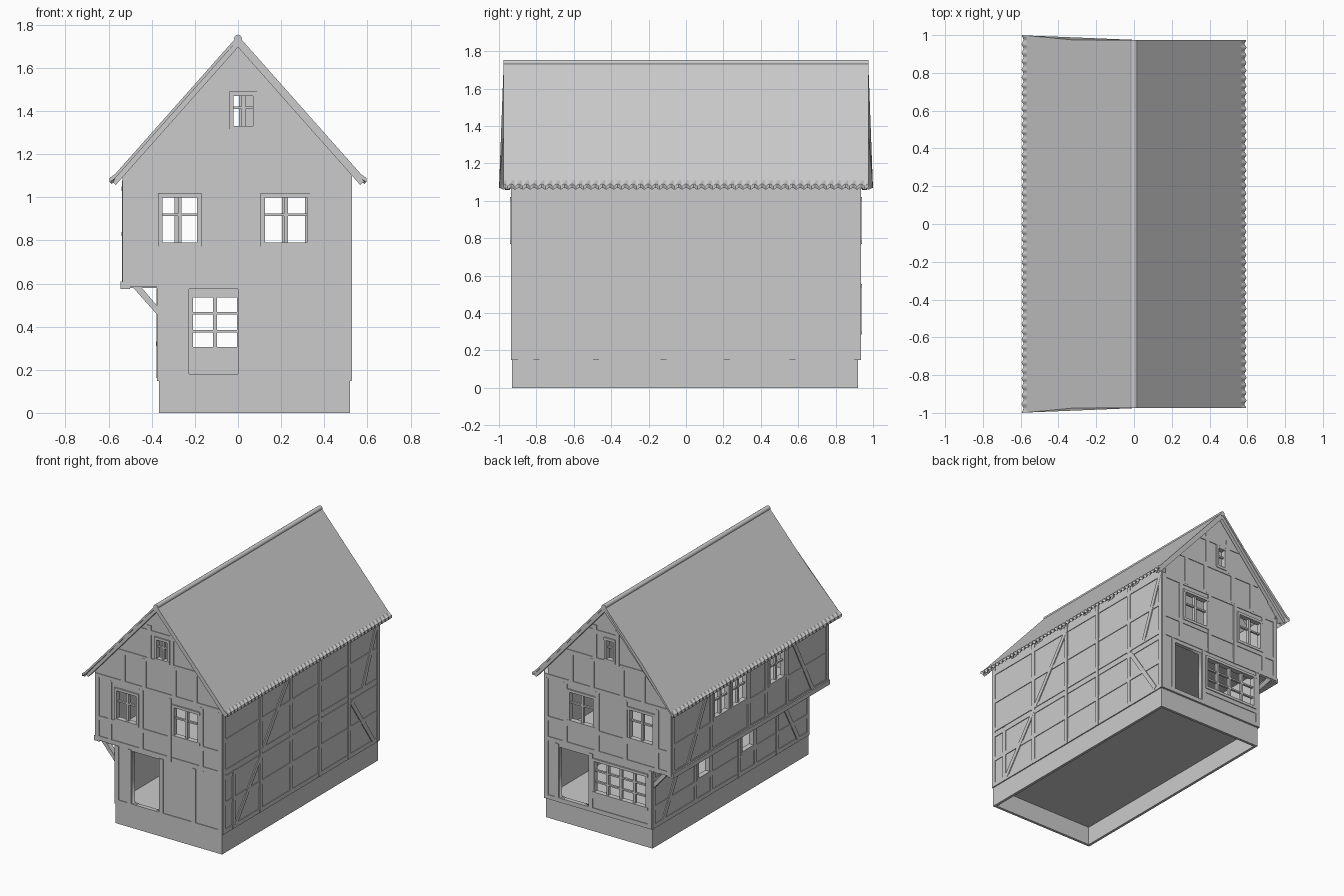
import bpy, bmesh, math
from mathutils import Vector

cube = bpy.data.objects.get("Cube")
if cube:
    bpy.data.objects.remove(cube, do_unlink=True)

grey = bpy.data.materials.new("plain grey")
grey.use_nodes = True
grey.diffuse_color = (0.6, 0.6, 0.6, 1)
grey.node_tree.nodes["Principled BSDF"].inputs["Base Color"].default_value = (0.6, 0.6, 0.6, 1)

# Main dimensions
END, LEFT, RIGHT, LOW = 0.93, 0.522, -0.53, -0.37
SILL, FLOOR, EAVE, PEAK = 0.15, 0.585, 1.13, 1.73
THICK = 0.03
SLOPE = 1.127

# Each face maps (along, height, outward) to a point
FACES = {
    "front": lambda u, v, d: (u, -END - d, v),
    "back": lambda u, v, d: (u, END + d, v),
    "left": lambda u, v, d: (LEFT + d, u, v),
    "right_upper": lambda u, v, d: (RIGHT - d, u, v),
    "right_lower": lambda u, v, d: (LOW - d, u, v),
}


def finish(name, bm):
    bmesh.ops.recalc_face_normals(bm, faces=bm.faces)
    mesh = bpy.data.meshes.new(name)
    bm.to_mesh(mesh)
    bm.free()
    mesh.materials.append(grey)
    obj = bpy.data.objects.new(name, mesh)
    bpy.context.collection.objects.link(obj)
    return obj


def hexa(bm, corners):
    """Six-sided block from four lower and four upper corners."""
    v = [bm.verts.new(c) for c in corners]
    bm.faces.new(v[:4])
    bm.faces.new(v[4:])
    for i in range(4):
        j = (i + 1) % 4
        bm.faces.new((v[i], v[j], v[j + 4], v[i + 4]))


def block(bm, x0, x1, y0, y1, z0, z1):
    hexa(bm, [(x, y, z) for z in (z0, z1)
              for x, y in ((x0, y0), (x1, y0), (x1, y1), (x0, y1))])


def bar(bm, face, p, q, width=0.032, inner=-0.01, outer=0.006):
    """Straight timber lying on a wall face."""
    p, q = Vector(p), Vector(q)
    along = (q - p).normalized()
    side = Vector((-along.y, along.x)) * width / 2
    ring = (p - side, q - side, q + side, p + side)
    hexa(bm, [FACES[face](c.x, c.y, d) for d in (inner, outer) for c in ring])


def posts(bm, face, places, v0, v1):
    for u in places:
        bar(bm, face, (u, v0), (u, v1))


def rails(bm, face, heights, u0, u1):
    for v in heights:
        bar(bm, face, (u0, v), (u1, v), outer=0.005)


def wall(name, outline, holes, location, turn):
    """Flat wall with rectangular openings, from a filled outline."""
    curve = bpy.data.curves.new(name, "CURVE")
    curve.dimensions, curve.fill_mode, curve.extrude = "2D", "BOTH", THICK / 2
    rings = [outline] + [[(a, c), (b, c), (b, d), (a, d)] for a, b, c, d in holes]
    for ring in rings:
        s = curve.splines.new("POLY")
        s.points.add(len(ring) - 1)
        for pt, (u, v) in zip(s.points, ring):
            pt.co = (u, v, 0, 1)
        s.use_cyclic_u = True
    tmp = bpy.data.objects.new(name + "_outline", curve)
    bpy.context.collection.objects.link(tmp)
    bpy.context.view_layer.update()
    mesh = bpy.data.meshes.new_from_object(tmp.evaluated_get(bpy.context.evaluated_depsgraph_get()))
    bpy.data.objects.remove(tmp, do_unlink=True)
    mesh.materials.clear()
    mesh.materials.append(grey)
    obj = bpy.data.objects.new(name, mesh)
    obj.location, obj.rotation_euler = location, (math.pi / 2, 0, turn)
    bpy.context.collection.objects.link(obj)


def window(name, face, hole, cols=2, rows=2):
    a, b, c, d = hole
    bm = bmesh.new()
    for v in (c, d):
        bar(bm, face, (a - 0.01, v), (b + 0.01, v), 0.02, -THICK, 0.01)
    for u in (a, b):
        bar(bm, face, (u, c), (u, d), 0.02, -THICK, 0.009)
    for i in range(1, cols):
        u = a + (b - a) * i / cols
        bar(bm, face, (u, c), (u, d), 0.018, -0.025, -0.003)
    for i in range(1, rows):
        v = c + (d - c) * (0.6 if rows == 2 else i / rows)
        bar(bm, face, (a, v), (b, v), 0.012, -0.022, -0.006)
    finish(name, bm)


# Openings: start, end, bottom, top
front_windows = [(-0.36, -0.18, 0.78, 1.01), (0.115, 0.33, 0.78, 1.01)]
front_attic = (-0.03, 0.08, 1.32, 1.48)
front_door = (-0.227, 0, 0.18, 0.575)
back_windows = [(-0.39, -0.18, 0.78, 1.01), (0.105, 0.32, 0.78, 1.01)]
back_attic = (-0.06, 0.015, 1.32, 1.48)
back_door = (0.16, 0.4, 0.18, 0.56)
shop_window = (-0.33, 0.115, 0.295, 0.545)
upper_windows = [(u, u + 0.185, 0.83, 1.04) for u in (0.25, 0.04, -0.41)]
lower_windows = [(u, u + 0.15, 0.32, 0.49) for u in (0.25, -0.27)]

# Walls
gable = [(LOW, SILL), (LEFT, SILL), (LEFT, EAVE), (0, PEAK),
         (RIGHT, EAVE), (RIGHT, FLOOR), (LOW, FLOOR)]
half = THICK / 2
wall("front_wall", gable, front_windows + [front_attic, front_door], (0, half - END, 0), 0)
wall("back_wall", gable, back_windows + [back_attic, back_door, shop_window], (0, END - half, 0), 0)


def side(z0, z1):
    return [(-END, z0), (END, z0), (END, z1), (-END, z1)]


quarter = math.pi / 2
wall("left_wall", side(SILL, EAVE), [], (LEFT - half, 0, 0), quarter)
wall("right_upper_wall", side(FLOOR, EAVE), upper_windows, (RIGHT + half, 0, 0), quarter)
wall("right_lower_wall", side(SILL, FLOOR), lower_windows, (LOW + half, 0, 0), quarter)

# Windows
for face, pair, attic in (("front", front_windows, front_attic), ("back", back_windows, back_attic)):
    for i, hole in enumerate(pair):
        window(f"{face}_window_{i}", face, hole)
    window(face + "_attic_window", face, attic, 1 if face == "back" else 2)
window("shop_window", "back", shop_window, 4, 3)
for i, hole in enumerate(upper_windows):
    window(f"right_upper_window_{i}", "right_upper", hole)
for i, hole in enumerate(lower_windows):
    window(f"right_lower_window_{i}", "right_lower", hole, 1, 1)

# Gable timbers
for face in ("front", "back"):
    bm = bmesh.new()
    posts(bm, face, (-0.515, -0.41, -0.15, 0.085, 0.35, 0.506), FLOOR, 1.06)
    rails(bm, face, (0.603, 0.755, 1.07), RIGHT, LEFT)
    rails(bm, face, (1.3,), -0.36, 0.36)
    posts(bm, face, (-0.3, -0.125, 0.125, 0.3), 1.07, 1.3)
    posts(bm, face, (-0.085, 0.105), 1.3, 1.56)
    rails(bm, face, (1.51,), -0.18, 0.18)
    lower = (-0.25, 0.015, 0.287) if face == "front" else (0.137, 0.42)
    posts(bm, face, (-0.354, 0.506) + lower, SILL, FLOOR)
    rails(bm, face, (0.165,), LOW, LEFT)
    if face == "back":
        rails(bm, face, (0.268,), LOW, 0.13)
    finish(face + "_timbers", bm)

# Left side timbers
bm = bmesh.new()
rails(bm, "left", (0.165, 0.37, 0.565, 0.61, 0.84, 1.07), -END, END)
posts(bm, "left", (-0.914, -0.48, -0.12, 0.22, 0.57, 0.914), SILL, EAVE)
posts(bm, "left", (-0.8,), SILL, FLOOR)
for p, q in (((-0.455, 0.61), (-0.12, 1.07)), ((0.73, 0.61), (0.91, 1.07)),
             ((-0.78, 0.17), (-0.48, 0.57)), ((0.59, 0.57), (0.86, 0.17))):
    bar(bm, "left", p, q, outer=0.007)
finish("left_timbers", bm)

# Right side timbers
bm = bmesh.new()
rails(bm, "right_upper", (0.605, 0.805, 1.07), -END, END)
posts(bm, "right_upper", (-0.914, -0.44, -0.19, 0.015, 0.46, 0.914), FLOOR, EAVE)
rails(bm, "right_lower", (0.165, 0.3, 0.51), -END, END)
posts(bm, "right_lower", (-0.914, -0.55, -0.29, -0.1, 0.23, 0.42, 0.914), SILL, FLOOR)
for s in (-1, 1):
    bar(bm, "right_upper", (s * 0.74, 0.61), (s * 0.5, 1.07), outer=0.007)
    bar(bm, "right_lower", (s * 0.8, 0.17), (s * 0.58, 0.57), outer=0.007)
finish("right_timbers", bm)

# Hollow plinth and floors
bm = bmesh.new()
x0, x1, y0, y1, t = -0.366, 0.519, -END, 0.92, 0.02
block(bm, x0, x1, y0, y0 + t, 0, SILL)
block(bm, x0, x1, y1 - t, y1, 0, SILL)
block(bm, x0, x0 + t, y0 + t, y1 - t, 0, SILL)
block(bm, x1 - t, x1, y0 + t, y1 - t, 0, SILL)
finish("plinth", bm)
bm = bmesh.new()
block(bm, LOW + 0.005, LEFT - 0.005, -0.92, 0.92, SILL - 0.01, 0.175)
finish("ground_floor", bm)
bm = bmesh.new()
block(bm, RIGHT + 0.005, LEFT - 0.005, -0.925, 0.925, FLOOR - 0.005, 0.605)
finish("upper_floor", bm)

# Overhang beam and corner brackets
bm = bmesh.new()
block(bm, -0.545, -0.5, -END, END, 0.575, 0.61)
for y in (-0.905, 0.905):
    ring = ((-0.49, FLOOR), (-0.45, FLOOR), (LOW, 0.49), (LOW, 0.45))
    hexa(bm, [(x, y + w, z) for w in (-0.02, 0.02) for x, z in ring])
finish("overhang_brackets", bm)

# Roof slopes with scalloped tile edge; the right slope flares at its ends
TILES, STEP = 48, 6
for s, name in ((1, "left_roof"), (-1, "right_roof")):
    bm = bmesh.new()
    rows = []
    for i in range(TILES * STEP + 1):
        t = 2 * i / (TILES * STEP) - 1
        wave = math.cos(2 * math.pi * i / STEP)
        ring = []
        for x in (0, 0.33, 0.57, 0.59):
            flare = 0.025 * max(0, x - 0.33) / 0.26 if s < 0 else 0
            y = t * 0.975 + math.copysign(flare * abs(t) ** 8, t)
            lip = wave * 0.005 if x == 0.59 else 0
            ring.append((s * (x + lip), y, 1.75 - SLOPE * x + lip))
        ring += [(x, y, z - 0.02) for x, y, z in reversed(ring)]
        rows.append([bm.verts.new(c) for c in ring])
    for a, b in zip(rows, rows[1:]):
        for j in range(len(a)):
            k = (j + 1) % len(a)
            bm.faces.new((a[j], a[k], b[k], b[j]))
    bm.faces.new(rows[0])
    bm.faces.new(rows[-1])
    finish(name, bm)

# Verge boards and rafter tails under the roof
bm = bmesh.new()


def sloped(s, xa, xb, y, w, drop):
    hexa(bm, [(s * x, y + e, PEAK + 0.002 - SLOPE * x - h) for e in (-w, w)
              for x, h in ((xa, 0), (xb, 0), (xb - drop / 2, drop), (xa, drop))])


for s in (-1, 1):
    for y in (-0.955, 0.955):
        sloped(s, 0, 0.585, y, 0.014, 0.036)
    for i in range(8):
        sloped(s, 0.45, 0.575, -0.925 + 0.2643 * i, 0.012, 0.03)
finish("rafters_and_verge_boards", bm)

# Ridge cap
bpy.ops.mesh.primitive_cylinder_add(vertices=16, radius=0.018, depth=1.95,
                                    location=(0, 0, 1.736), rotation=(quarter, 0, 0))
ridge = bpy.context.object
ridge.name = "ridge_cap"
ridge.data.materials.append(grey)
bpy.ops.object.shade_smooth_by_angle()
